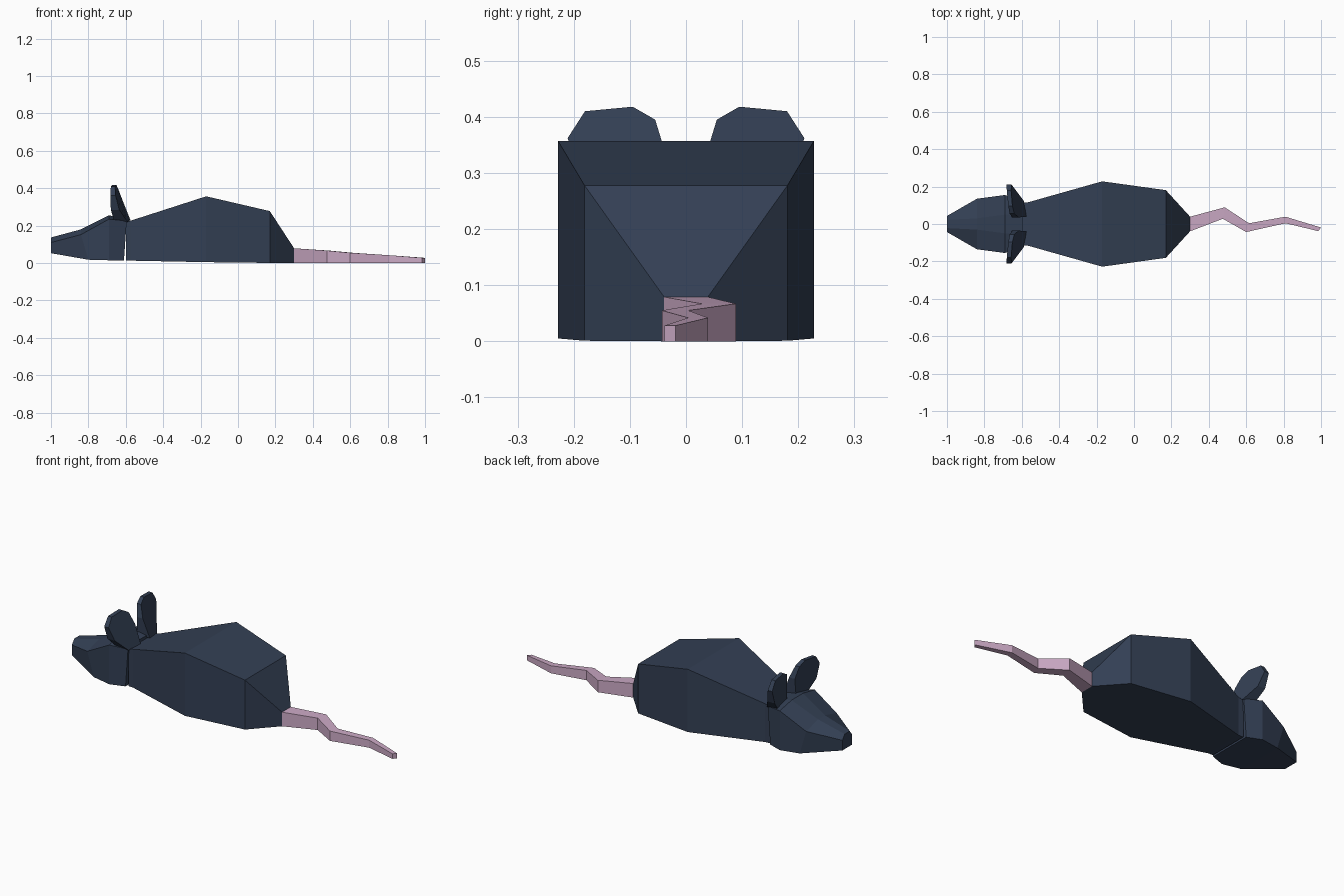
import bpy, bmesh

if "Cube" in bpy.data.objects:
    bpy.data.objects.remove(bpy.data.objects["Cube"])


def material(name, color):
    m = bpy.data.materials.new(name)
    m.diffuse_color = color
    m.use_nodes = True
    m.node_tree.nodes["Principled BSDF"].inputs["Base Color"].default_value = m.diffuse_color
    return m


FUR = material("fur", (0.033, 0.05, 0.088, 1))
SKIN = material("tail_skin", (0.6, 0.4, 0.56, 1))


def loft(name, rings, mat):
    """Skin a closed solid through rings with equal point counts."""
    bm = bmesh.new()
    loops = [[bm.verts.new(p) for p in ring] for ring in rings]
    n = len(loops[0])
    for a, b in zip(loops, loops[1:]):
        for i in range(n):
            j = (i + 1) % n
            bm.faces.new((a[i], a[j], b[j], b[i]))
    bm.faces.new(loops[0])
    bm.faces.new(loops[-1])
    bmesh.ops.recalc_face_normals(bm, faces=bm.faces)
    mesh = bpy.data.meshes.new(name)
    bm.to_mesh(mesh)
    bm.free()
    mesh.materials.append(mat)
    obj = bpy.data.objects.new(name, mesh)
    bpy.context.collection.objects.link(obj)
    return obj


def box_ring(x, w, bottom, top):
    return [(x, -w, bottom), (x, w, bottom), (x, w, top), (x, -w, top)]


# Body: rectangular sections from neck to rump
loft("body", [box_ring(*s) for s in (
    (-0.60, 0.115, 0.014, 0.222),
    (-0.57, 0.115, 0.013, 0.228),
    (-0.17, 0.228, 0.005, 0.357),
    (0.17, 0.181, 0.001, 0.278),
    (0.30, 0.039, 0.0, 0.079))], FUR)


# Head: sections with a bevelled ridge on top, from nose to neck
# bottom x, top x, half width, bottom z, shoulder z, ridge z, ridge half width
head_sections = (
    (-1.00, -1.00, 0.043, 0.053, 0.11, 0.137, 0.022),
    (-0.80, -0.84, 0.135, 0.018, 0.152, 0.18, 0.03),
    (-0.69, -0.69, 0.155, 0.015, 0.235, 0.255, 0.05),
    (-0.61, -0.595, 0.125, 0.013, 0.225, 0.24, 0.05))
loft("head", [[(xb, -w, zb), (xb, w, zb), (xt, w, zs),
               (xt, r, zt), (xt, -r, zt), (xt, -w, zs)]
              for xb, xt, w, zb, zs, zt, r in head_sections], FUR)

# Ears: thin faceted outlines (y, z, front x, back x), mirrored
ear_outline = (
    (0.04, 0.23, -0.655, -0.575), (0.035, 0.33, -0.65, -0.615),
    (0.055, 0.395, -0.665, -0.64), (0.095, 0.418, -0.672, -0.65),
    (0.18, 0.41, -0.68, -0.657), (0.211, 0.362, -0.682, -0.655),
    (0.185, 0.285, -0.68, -0.635), (0.125, 0.22, -0.66, -0.59))
for side, name in ((1, "right_ear"), (-1, "left_ear")):
    loft(name, [[(p[k], side * p[0], p[1]) for p in ear_outline]
                for k in (2, 3)], FUR)

# Tail: zigzag tapered strip (upper x, upper y, lower x, lower y, height)
tail_path = (
    (0.30, 0.039, 0.30, -0.039, 0.079),
    (0.485, 0.089, 0.475, 0.028, 0.067),
    (0.615, 0.004, 0.60, -0.043, 0.055),
    (0.81, 0.039, 0.81, 0.004, 0.042),
    (1.00, -0.019, 0.985, -0.038, 0.028))
loft("tail", [[(xl, yl, 0), (xu, yu, 0), (xu, yu, h), (xl, yl, h)]
              for xu, yu, xl, yl, h in tail_path], SKIN)
